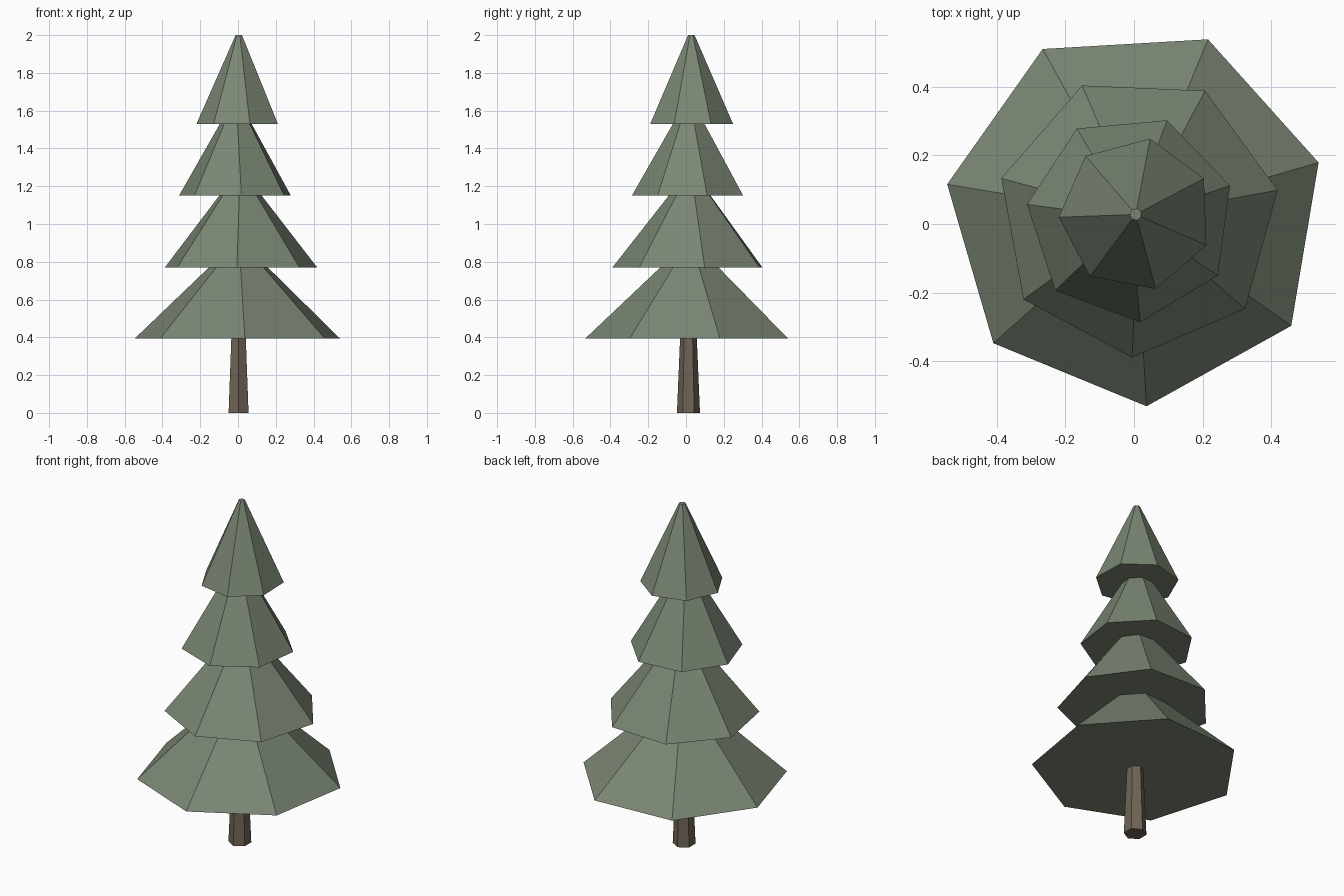
import bpy, math

cube = bpy.data.objects.get("Cube")
if cube:
    bpy.data.objects.remove(cube, do_unlink=True)


def make_material(name, rgb):
    mat = bpy.data.materials.new(name)
    mat.use_nodes = True
    color = (*rgb, 1.0)
    mat.diffuse_color = color
    bsdf = next(n for n in mat.node_tree.nodes if n.type == 'BSDF_PRINCIPLED')
    bsdf.inputs["Base Color"].default_value = color
    return mat


def tapered_prism(name, sides, center, z0, z1, r0, r1, angle, mat):
    """Closed low-poly frustum with its first corner at the given angle."""
    bottom, top = ([(center[0] + r * math.cos(angle + i * math.tau / sides),
                     center[1] + r * math.sin(angle + i * math.tau / sides), z)
                    for i in range(sides)] for r, z in ((r0, z0), (r1, z1)))
    faces = [(i, (i + 1) % sides, (i + 1) % sides + sides, i + sides)
             for i in range(sides)]
    faces += [tuple(reversed(range(sides))), tuple(range(sides, 2 * sides))]
    mesh = bpy.data.meshes.new(name)
    mesh.from_pydata(bottom + top, [], faces)
    mesh.materials.append(mat)
    obj = bpy.data.objects.new(name, mesh)
    bpy.context.collection.objects.link(obj)
    return obj


green = make_material("needle green", (0.195, 0.24, 0.174))
brown = make_material("bark brown", (0.16, 0.127, 0.09))

# Six-sided trunk, narrowing upward into the lowest tier
tapered_prism("trunk", 6, (0.003, 0.013), 0, 0.45, 0.061, 0.042,
              math.radians(30), brown)

# Seven-sided foliage tiers: name, centre, base height, radius, tip radius, turn
tiers = [
    ("lower_foliage", (0.004, 0.024), 0.395, 0.557, 0.06, 16.2),
    ("middle_foliage", (0.012, 0.024), 0.77, 0.414, 0.045, 10.4),
    ("upper_foliage", (-0.01, 0.017), 1.15, 0.305, 0.035, 18.1),
    ("top_foliage", (0.005, 0.028), 1.53, 0.225, 0.0175, 27.8),
]
for name, center, z, radius, tip, turn in tiers:
    tapered_prism(name, 7, center, z, z + 0.47, radius, tip,
                  math.radians(turn), green)
